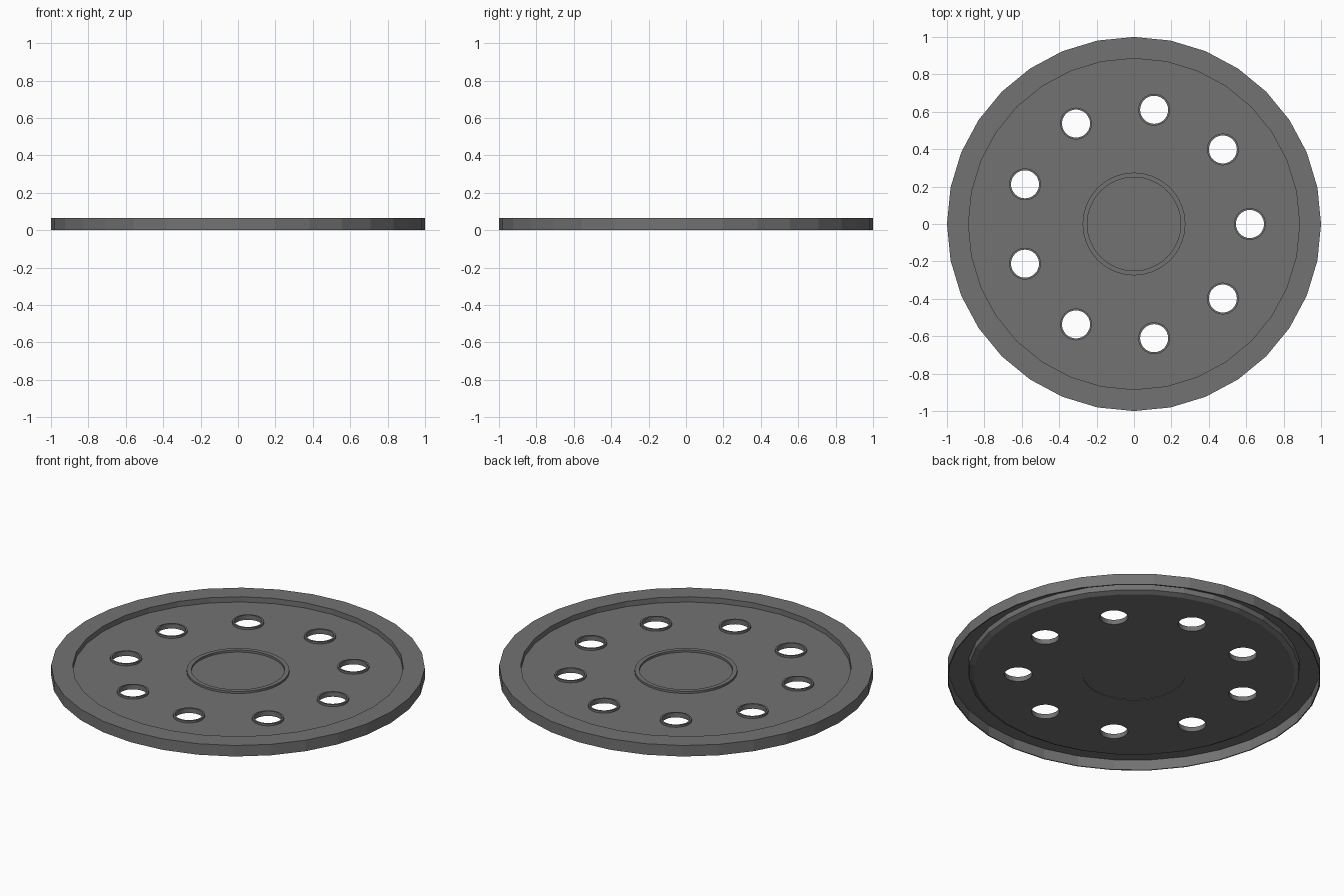
import bpy, bmesh, math

if "Cube" in bpy.data.objects:
    bpy.data.objects.remove(bpy.data.objects["Cube"])

SIDES = 32
HOLES = 9
HOLE_ORBIT = 0.62

grey = bpy.data.materials.new("dark grey metal")
grey.diffuse_color = (0.17, 0.17, 0.17, 1)
grey.use_nodes = True
grey.node_tree.nodes["Principled BSDF"].inputs["Base Color"].default_value = grey.diffuse_color


def lathe(name, profile, center=(0, 0), closed=False):
    """Spin an (r, z) profile round z; r = 0 ends become poles."""
    bm = bmesh.new()
    rings = []
    for r, z in profile:
        if r == 0:
            rings.append([bm.verts.new((center[0], center[1], z))])
            continue
        rings.append([bm.verts.new((center[0] + r * math.cos(2 * math.pi * i / SIDES),
                                    center[1] + r * math.sin(2 * math.pi * i / SIDES), z))
                      for i in range(SIDES)])
    pairs = list(zip(rings, rings[1:]))
    if closed:
        pairs.append((rings[-1], rings[0]))
    for a, b in pairs:
        for i in range(SIDES):
            j = (i + 1) % SIDES
            if len(a) == 1:
                bm.faces.new((a[0], b[i], b[j]))
            elif len(b) == 1:
                bm.faces.new((a[i], b[0], a[j]))
            else:
                bm.faces.new((a[i], b[i], b[j], a[j]))
    bmesh.ops.recalc_face_normals(bm, faces=bm.faces)
    mesh = bpy.data.meshes.new(name)
    bm.to_mesh(mesh)
    bm.free()
    mesh.materials.append(grey)
    obj = bpy.data.objects.new(name, mesh)
    bpy.context.collection.objects.link(obj)
    return obj


# Plate: recessed panel, raised centre ring, and outer rim hollow underneath
plate = lathe("plate", [
    (0, 0.034), (0.25, 0.034), (0.25, 0.046), (0.275, 0.046), (0.275, 0.034),
    (0.885, 0.034), (0.885, 0.065), (1.0, 0.065), (1.0, 0.0), (0.994, 0.0),
    (0.994, 0.061), (0.889, 0.061), (0.885, 0.032), (0.86, 0.018),
    (0.275, 0.018), (0.275, 0.021), (0, 0.021)])

# Bolt holes, each with a slightly raised collar
for k in range(HOLES):
    a = 2 * math.pi * k / HOLES
    c = (HOLE_ORBIT * math.cos(a), HOLE_ORBIT * math.sin(a))
    cutter = lathe("hole_cutter", [(0, -0.1), (0.08, -0.1), (0.08, 0.2), (0, 0.2)], c)
    cutter.hide_render = True
    mod = plate.modifiers.new("hole", 'BOOLEAN')
    mod.operation = 'DIFFERENCE'
    mod.solver = 'EXACT'
    mod.object = cutter
    bpy.context.view_layer.objects.active = plate
    bpy.ops.object.modifier_apply(modifier=mod.name)
    bpy.data.objects.remove(cutter)
    lathe("hole_collar", [(0.075, 0.018), (0.085, 0.018), (0.085, 0.046), (0.075, 0.046)],
          c, closed=True)
